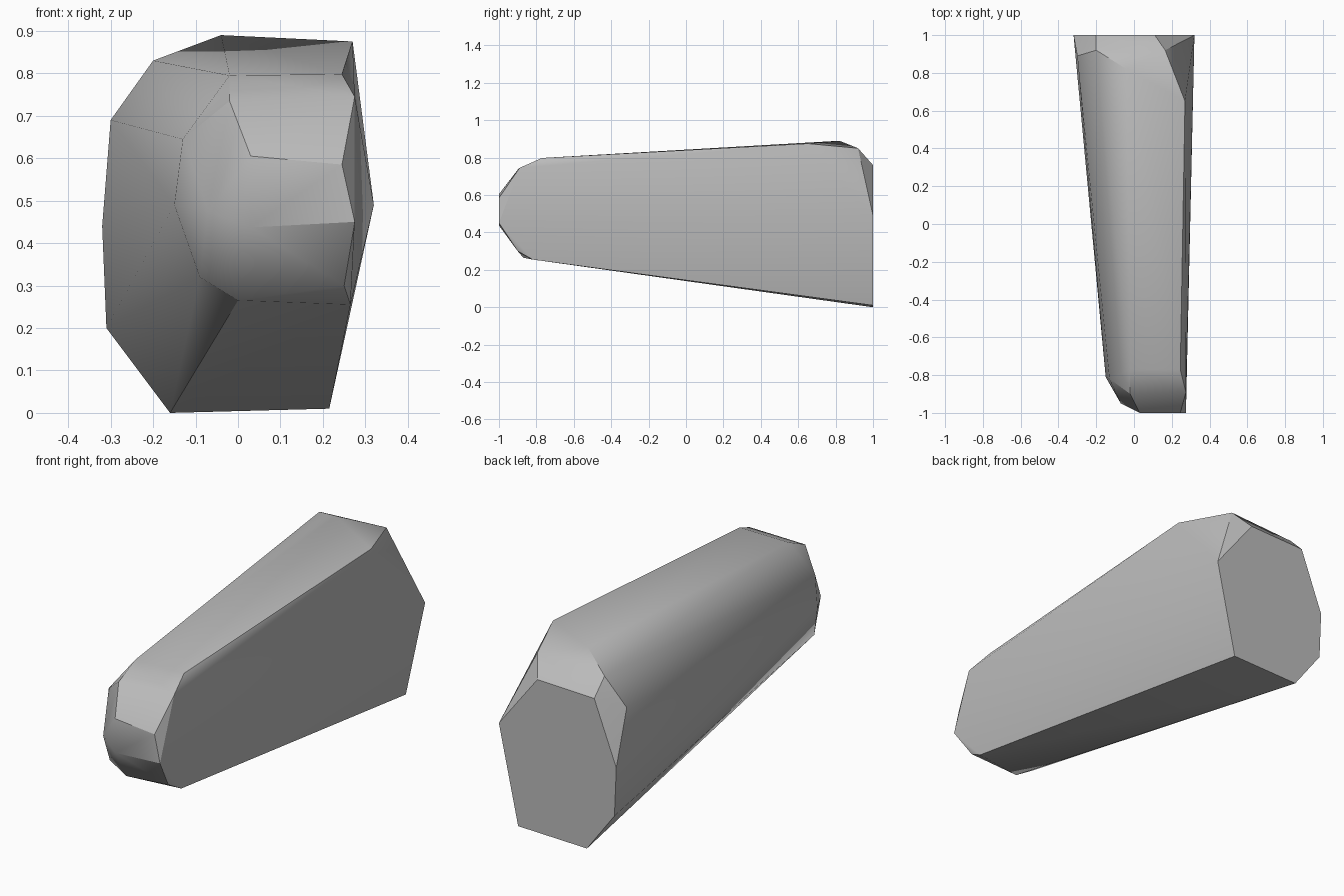
import bpy
import bmesh
import math

# Remove the default object
default_cube = bpy.data.objects.get("Cube")
if default_cube:
    bpy.data.objects.remove(default_cube, do_unlink=True)


def make_material(name, colour):
    """Flat coloured material for both viewport and render."""
    material = bpy.data.materials.new(name)
    material.use_nodes = True
    material.diffuse_color = colour
    material.node_tree.nodes["Principled BSDF"].inputs["Base Color"].default_value = colour
    return material


def convex_block(name, corners, material):
    """Convex solid wrapped around its corner points."""
    bm = bmesh.new()
    points = [bm.verts.new(corner) for corner in corners]
    hull = bmesh.ops.convex_hull(bm, input=points)
    unused = [e for e in hull["geom_interior"] if isinstance(e, bmesh.types.BMVert)]
    bmesh.ops.delete(bm, geom=unused, context="VERTS")
    bmesh.ops.recalc_face_normals(bm, faces=bm.faces)
    mesh = bpy.data.meshes.new(name)
    bm.to_mesh(mesh)
    bm.free()
    mesh.materials.append(material)
    block = bpy.data.objects.new(name, mesh)
    bpy.context.collection.objects.link(block)
    return block


# Flat rear end
rear_face = [(x, 1, z) for x, z in (
    (-.16, 0), (.215, .01), (.32, .49), (.11, .76),
    (-.2, .75), (-.32, .44), (-.31, .2))]

# Chamfered shoulder just ahead of the rear end
rear_shoulder = [(.27, .65, .875), (.165, .92, .85), (-.04, .82, .89),
                 (-.2, .92, .83), (-.3, .89, .69)]

# Rounded nose: outer rim, middle ring and blunt tip
nose_rim = [(.265, -.82, .255), (0, -.87, .265), (-.09, -.87, .32),
            (-.15, -.81, .49), (-.13, -.82, .645),
            (-.02, -.77, .795), (.245, -.77, .798)]
nose_ring = [(.25, -.9, .3), (.275, -.89, .745), (-.02, -.9, .735),
             (-.07, -.95, .475)]
nose_tip = [(x, -1, z) for x, z in (
    (.275, .45), (.245, .585), (.03, .605), (.03, .437))]

stone_grey = make_material("stone grey", (.5, .5, .5, 1))
stone = convex_block(
    "tapered_stone",
    rear_face + rear_shoulder + nose_rim + nose_ring + nose_tip,
    stone_grey)

# Soft shading on shallow facets, crisp on the strong edges
bpy.ops.object.select_all(action="DESELECT")
stone.select_set(True)
bpy.context.view_layer.objects.active = stone
bpy.ops.object.shade_smooth_by_angle(angle=math.radians(30))
